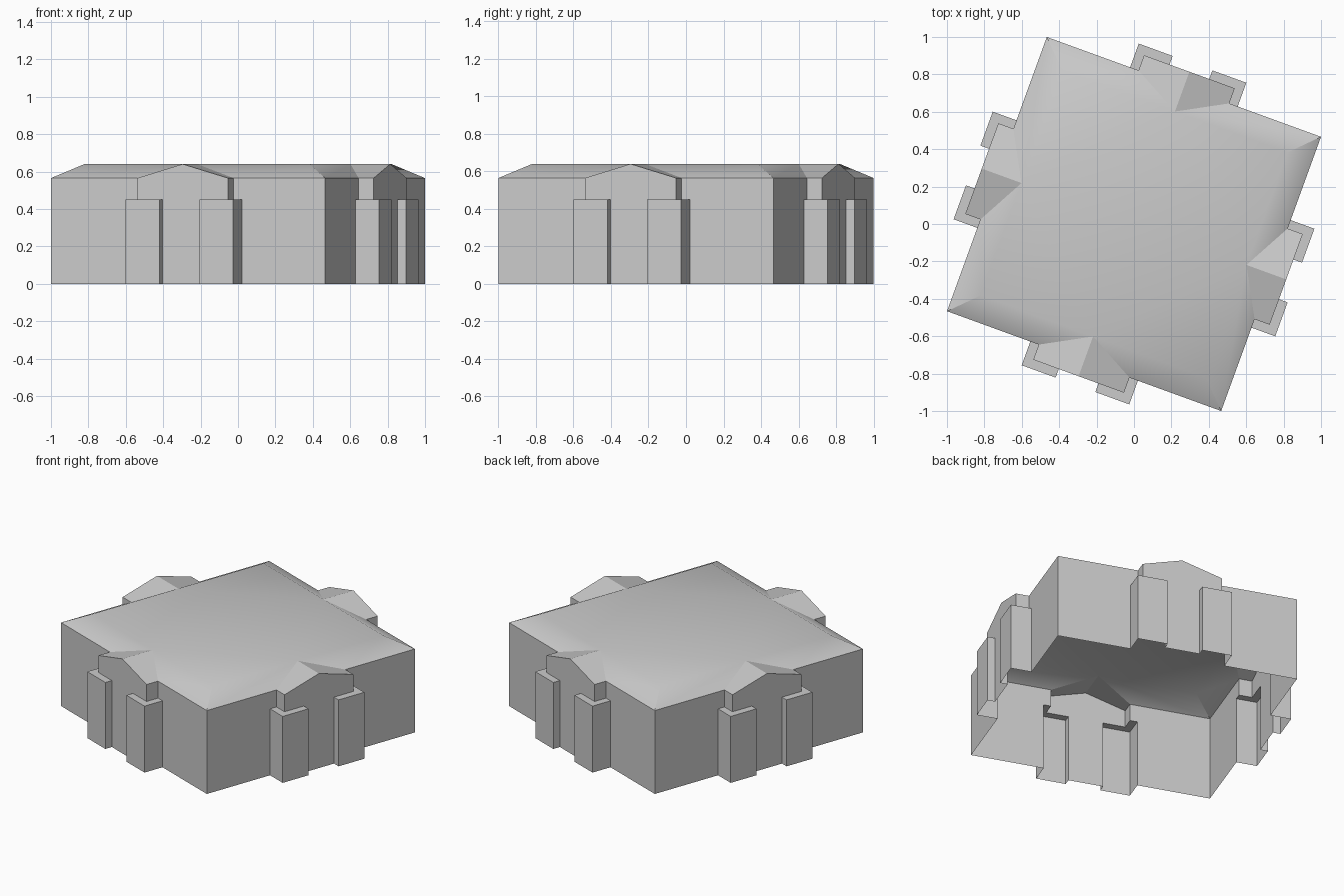
import bpy, bmesh
from math import radians
from mathutils import Matrix, Vector

if "Cube" in bpy.data.objects:
    bpy.data.objects.remove(bpy.data.objects["Cube"])

W, D = 0.78, 0.64                      # half width at the eaves / flat deck
BAY_W, BAY_V = 0.258, -0.866           # gabled bay half width and front plane
PIER_IN, PIER_OUT, PIER_V = 0.113, 0.306, -0.915
PIER_Z, EAVE_Z, TOP_Z = 0.45, 0.565, 0.64
TURN = radians(-20)


def strip(path, z0, z1):
    """Vertical wall quads along a plan path."""
    return [[(*a, z0), (*b, z0), (*b, z1), (*a, z1)]
            for a, b in zip(path, path[1:])]


def build(name, half_side, smooth=False):
    """Mirror half of one side, repeat it on four sides, and weld."""
    bm = bmesh.new()
    for k in range(4):
        rot = Matrix.Rotation(TURN + k * radians(90), 3, 'Z')
        for face in half_side:
            bm.faces.new([bm.verts.new(rot @ Vector(p)) for p in face])
            bm.faces.new([bm.verts.new(rot @ Vector((-x, y, z)))
                          for x, y, z in reversed(face)])
    bmesh.ops.remove_doubles(bm, verts=bm.verts[:], dist=1e-4)
    bmesh.ops.dissolve_limit(bm, angle_limit=radians(0.5),
                             verts=bm.verts[:], edges=bm.edges[:])
    mesh = bpy.data.meshes.new(name)
    bm.to_mesh(mesh)
    bm.free()
    ob = bpy.data.objects.new(name, mesh)
    bpy.context.collection.objects.link(ob)
    if smooth:
        bpy.ops.object.select_all(action='DESELECT')
        ob.select_set(True)
        bpy.context.view_layer.objects.active = ob
        bpy.ops.object.shade_smooth_by_angle(angle=radians(30))
    return ob


# Open-bottomed walls: bay front, corner pier, main wall, then bay gable above
plan = [(0, BAY_V), (PIER_IN, BAY_V), (PIER_IN, PIER_V),
        (PIER_OUT, PIER_V), (PIER_OUT, -W), (W, -W)]
walls = strip(plan, 0, PIER_Z)
walls += strip([(BAY_W, BAY_V), (BAY_W, -W), (PIER_OUT, -W), (W, -W)],
               PIER_Z, EAVE_Z)
walls.append([(0, BAY_V, PIER_Z), (BAY_W, BAY_V, PIER_Z),
              (BAY_W, BAY_V, EAVE_Z), (0, BAY_V, TOP_Z)])
build("walls", walls)

# Flat L-shaped caps on the piers
cap = [(PIER_IN, PIER_V), (PIER_OUT, PIER_V), (PIER_OUT, -W),
       (BAY_W, -W), (BAY_W, BAY_V), (PIER_IN, BAY_V)]
build("pier_caps", [[(*p, PIER_Z) for p in cap]])

# Roof: bay gable, sloping skirt and flat deck
roof = [
    [(0, BAY_V, TOP_Z), (BAY_W, BAY_V, EAVE_Z),
     (BAY_W, -W, EAVE_Z), (0, -D, TOP_Z)],
    [(BAY_W, -W, EAVE_Z), (W, -W, EAVE_Z), (D, -D, TOP_Z), (0, -D, TOP_Z)],
    [(0, -D, TOP_Z), (D, -D, TOP_Z), (0, 0, TOP_Z)],
]
build("roof", roof, smooth=True)
